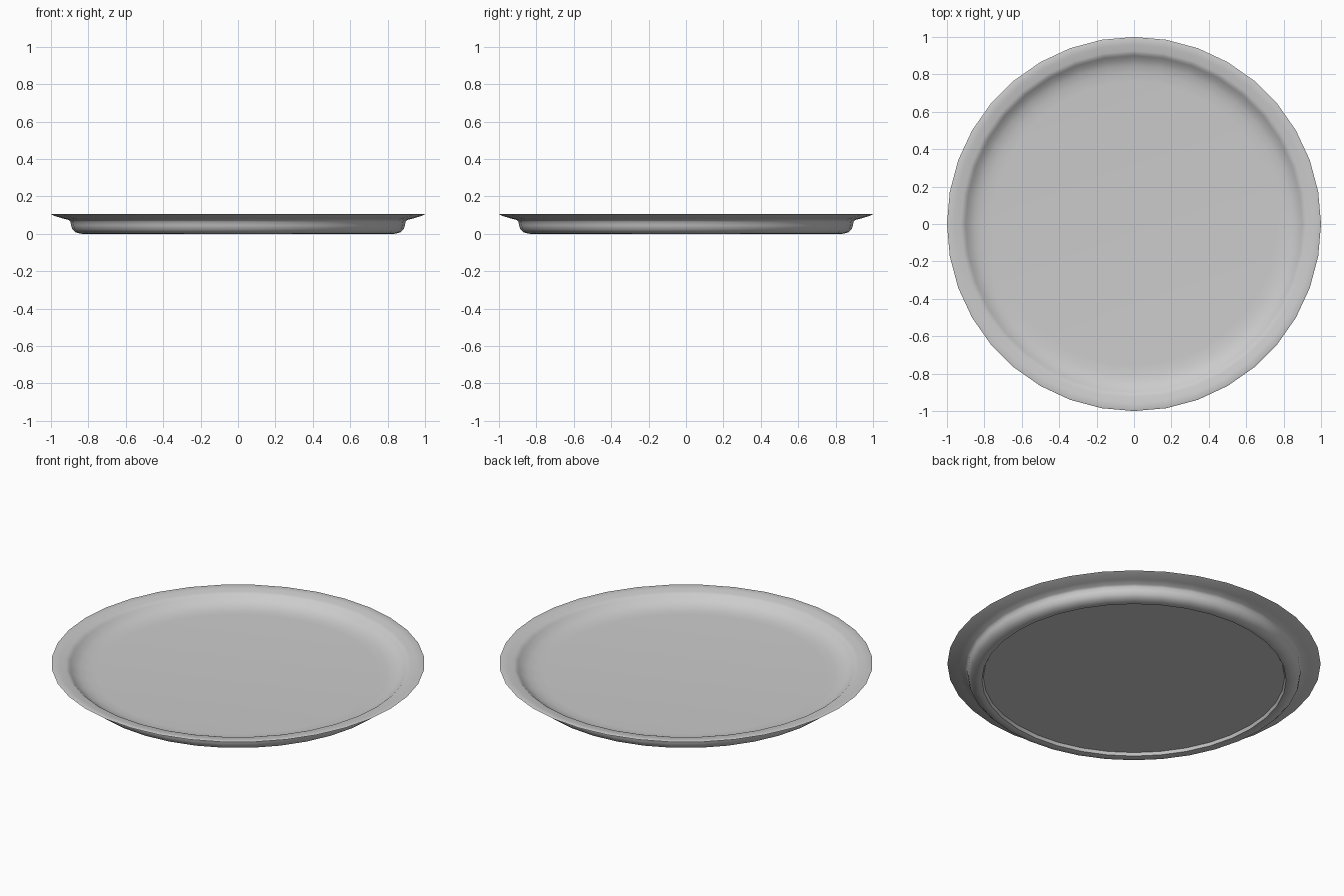
import bpy, bmesh, math

if "Cube" in bpy.data.objects:
    bpy.data.objects.remove(bpy.data.objects["Cube"])

SIDES = 36

# Plate cross-section (radius, height), from the centre of the floor over the rim to the underside
profile = [
    (0, 0.04), (0.76, 0.04), (0.81, 0.043), (0.85, 0.052), (0.88, 0.066),
    (0.90, 0.083), (0.912, 0.093), (0.925, 0.097), (0.96, 0.102),
    (0.993, 0.107), (1.0, 0.104),                       # lip
    (0.985, 0.097), (0.94, 0.083), (0.905, 0.074), (0.895, 0.064),
    (0.893, 0.045), (0.886, 0.025), (0.87, 0.009), (0.845, 0.001),
    (0.83, 0), (0.815, 0.003), (0.807, 0.02), (0, 0.02),  # foot and recess
]


def lathe(name, pts, sides):
    bm = bmesh.new()
    verts = [bm.verts.new((r, 0, z)) for r, z in pts]
    edges = [bm.edges.new(p) for p in zip(verts, verts[1:])]
    bmesh.ops.spin(bm, geom=verts + edges, cent=(0, 0, 0), axis=(0, 0, 1),
                   angle=math.tau, steps=sides, use_duplicate=False)
    bmesh.ops.remove_doubles(bm, verts=bm.verts, dist=1e-5)
    bmesh.ops.recalc_face_normals(bm, faces=bm.faces)
    mesh = bpy.data.meshes.new(name)
    bm.to_mesh(mesh)
    bm.free()
    obj = bpy.data.objects.new(name, mesh)
    bpy.context.collection.objects.link(obj)
    return obj


plate = lathe("plate", profile, SIDES)
bpy.context.view_layer.objects.active = plate
plate.select_set(True)
bpy.ops.object.shade_smooth_by_angle(angle=math.radians(50))
